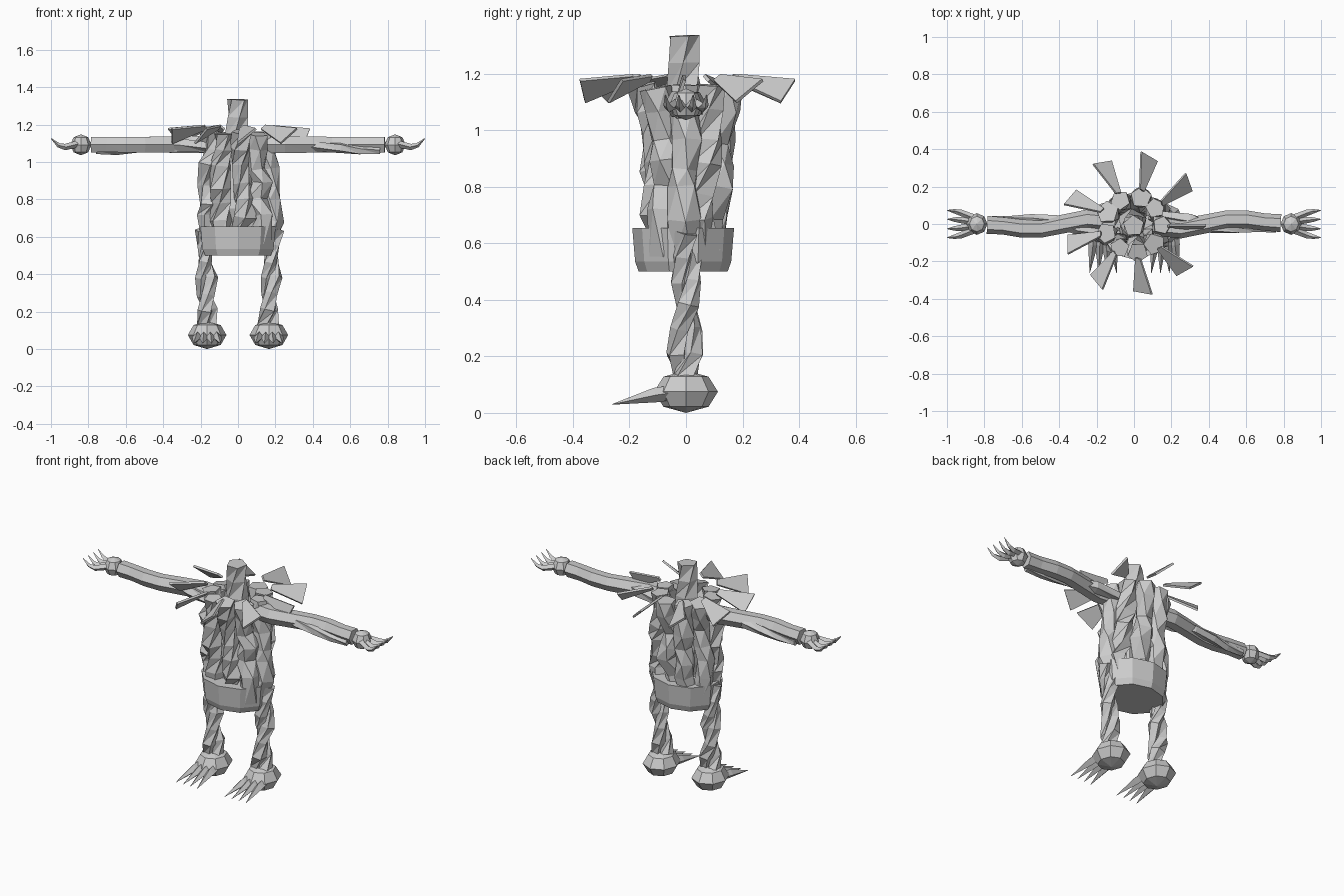
import bpy, bmesh, math, random
from mathutils import Vector, Matrix

random.seed(4)
if "Cube" in bpy.data.objects:
    bpy.data.objects.remove(bpy.data.objects["Cube"])

# One bark grey for the whole creature
grey = bpy.data.materials.new("bark grey")
grey.use_nodes = True
COLOUR = (0.6, 0.6, 0.6, 1)
grey.diffuse_color = COLOUR
grey.node_tree.nodes["Principled BSDF"].inputs["Base Color"].default_value = COLOUR


def finish(bm, name):
    bmesh.ops.recalc_face_normals(bm, faces=bm.faces)
    mesh = bpy.data.meshes.new(name)
    bm.to_mesh(mesh)
    bm.free()
    mesh.materials.append(grey)
    obj = bpy.data.objects.new(name, mesh)
    bpy.context.collection.objects.link(obj)
    return obj


def jitter(amount):
    return Vector([random.uniform(-amount, amount) for _ in range(3)])


def tube(bm, points, radii, sides=5, twist=0.0, start=0.0):
    """Capped tube whose rings follow the path and turn by a twist."""
    points = [Vector(p) for p in points]
    rings = []
    for i, p in enumerate(points):
        ahead = points[min(i + 1, len(points) - 1)] - points[max(i - 1, 0)]
        axis = ahead.normalized()
        guide = Vector((0, 1, 0)) if abs(axis.y) < 0.8 else Vector((0, 0, 1))
        u = axis.cross(guide).normalized()
        v = axis.cross(u)
        ring = []
        for k in range(sides):
            a = start + twist * i + math.tau * k / sides
            ring.append(bm.verts.new(p + radii[i] * (math.cos(a) * u + math.sin(a) * v)))
        rings.append(ring)
    for low, high in zip(rings, rings[1:]):
        for k in range(sides):
            n = (k + 1) % sides
            bm.faces.new((low[k], low[n], high[n]))
            bm.faces.new((low[k], high[n], high[k]))
    bm.faces.new(rings[0])
    bm.faces.new(rings[-1])


def ball(bm, centre, size):
    m = Matrix.Translation(centre) @ Matrix.Diagonal((*size, 1))
    bmesh.ops.create_uvsphere(bm, u_segments=8, v_segments=4, radius=1, matrix=m)


# Torso: nine gnarled trunks in a ring, flaring outward at the top
STRANDS = 9
ANGLES = [math.radians(77 + 40 * i) for i in range(STRANDS)]
LEVELS = [(0.58, 0.145, 0.09), (0.7, 0.165, 0.095), (0.79, 0.155, 0.105),
          (0.88, 0.16, 0.11), (0.97, 0.15, 0.125), (1.07, 0.14, 0.14), (1.155, 0.15, 0.15)]
for n, a in enumerate(ANGLES):
    bm = bmesh.new()
    path = []
    for i, (z, rx, ry) in enumerate(LEVELS):
        wobble = jitter(0.022 if i < len(LEVELS) - 2 else 0.006)
        path.append(Vector((rx * math.cos(a), ry * math.sin(a), z)) + wobble)
    radii = [random.uniform(0.046, 0.064) for _ in path]
    tube(bm, path, radii, twist=random.choice((-0.5, 0.5)), start=a)
    finish(bm, f"torso_trunk_{n + 1}")

# Core trunk that ends as the neck
bm = bmesh.new()
core = [(0, 0, 0.55), (-0.02, -0.03, 0.75), (-0.01, 0.01, 0.95),
        (-0.005, -0.005, 1.14), (-0.005, -0.005, 1.24), (-0.002, -0.01, 1.335)]
tube(bm, core, [0.07, 0.07, 0.08, 0.066, 0.058, 0.058], twist=0.45)
finish(bm, "core_and_neck")

# Waist band
bm = bmesh.new()
tube(bm, [(0, 0, 0.5), (0, 0, 0.535), (0, 0, 0.655)], [0.185, 0.2, 0.212],
     sides=10, start=math.pi / 10)
for v in bm.verts:
    v.co.y = v.co.y * 0.85 - 0.01
finish(bm, "waist_band")

# Shoulder leaves: thin wedges fanned around the top of the torso
for n, a in enumerate(ANGLES):
    bm = bmesh.new()
    out = Vector((math.cos(a), math.sin(a), 0))
    side = Vector((-math.sin(a), math.cos(a), 0))
    roll = 0.3 if n == STRANDS - 2 else 1.0
    up = Vector((0, 0, 1))
    corners = [out * 0.19 + side * 0.012 * roll + up * 1.195,
               out * 0.385 + side * 0.05 * roll + up * 1.178,
               out * 0.355 - side * 0.045 * roll + up * 1.1,
               out * 0.18 - side * 0.012 * roll + up * 1.175]
    normal = (corners[1] - corners[0]).cross(corners[2] - corners[0]).normalized()
    layers = [[bm.verts.new(c + normal * t) for c in corners] for t in (-0.006, 0.006)]
    bm.faces.new(layers[0])
    bm.faces.new(layers[1])
    for k in range(4):
        m = (k + 1) % 4
        bm.faces.new((layers[0][k], layers[0][m], layers[1][m], layers[1][k]))
    finish(bm, f"shoulder_leaf_{n + 1}")

for label, s in (("left", 1), ("right", -1)):
    # Arm: a wavy branch with a thin vine along it, turned half round per side
    bm = bmesh.new()
    main = [(0.1, -0.01), (0.25, -0.025), (0.38, 0.0), (0.5, 0.025), (0.6, 0.025),
            (0.7, 0.01), (0.785, 0.005)]
    tube(bm, [(s * x, s * y, 1.093) for x, y in main],
         [0.052, 0.052, 0.05, 0.048, 0.048, 0.046, 0.048], sides=6, start=math.pi / 6)
    finish(bm, f"{label}_arm")
    bm = bmesh.new()
    vine = [(0.15, 0.04, 1.08), (0.3, 0.025, 1.09), (0.42, -0.02, 1.085),
            (0.55, -0.025, 1.075), (0.65, -0.02, 1.062), (0.76, -0.025, 1.062)]
    tube(bm, [(s * x, s * y, z) for x, y, z in vine],
         [0.03, 0.036, 0.03, 0.028, 0.025, 0.02], twist=0.3)
    finish(bm, f"{label}_arm_vine")

    # Hand with four upturned claws
    bm = bmesh.new()
    ball(bm, (s * 0.84, 0, 1.092), (0.056, 0.058, 0.056))
    finish(bm, f"{label}_hand")
    bm = bmesh.new()
    for f in (-1, -0.35, 0.35, 1):
        tube(bm, [(s * 0.86, f * 0.035, 1.095), (s * 0.925, f * 0.06, 1.08),
                  (s * 0.96, f * 0.068, 1.09), (s * 0.998, f * 0.073, 1.125)],
             [0.018, 0.017, 0.012, 0.002], sides=4)
    finish(bm, f"{label}_hand_claws")

    # Leg: two gnarled roots wound round each other
    bm = bmesh.new()
    for phase in (0, math.pi):
        path, radii = [], []
        for i in range(7):
            t = i / 6
            a = phase + 1.1 * i
            path.append(Vector((s * (0.163 + 0.018 * t) + 0.022 * math.cos(a),
                                0.026 * math.sin(a), 0.12 + 0.52 * t)) + jitter(0.007))
            radii.append(random.uniform(0.032, 0.045))
        tube(bm, path, radii, twist=0.5, start=phase)
    finish(bm, f"{label}_leg")

    # Foot with four forward claws
    bm = bmesh.new()
    ball(bm, (s * 0.165, 0, 0.075), (0.103, 0.113, 0.075))
    finish(bm, f"{label}_foot")
    bm = bmesh.new()
    for f in (-1, -0.33, 0.33, 1):
        x = s * 0.165 + f * 0.05
        tube(bm, [(x, -0.06, 0.07), (x + f * 0.004, -0.11, 0.063),
                  (x + f * 0.022, -0.262, 0.03)], [0.026, 0.026, 0.001], sides=4)
    finish(bm, f"{label}_foot_claws")
